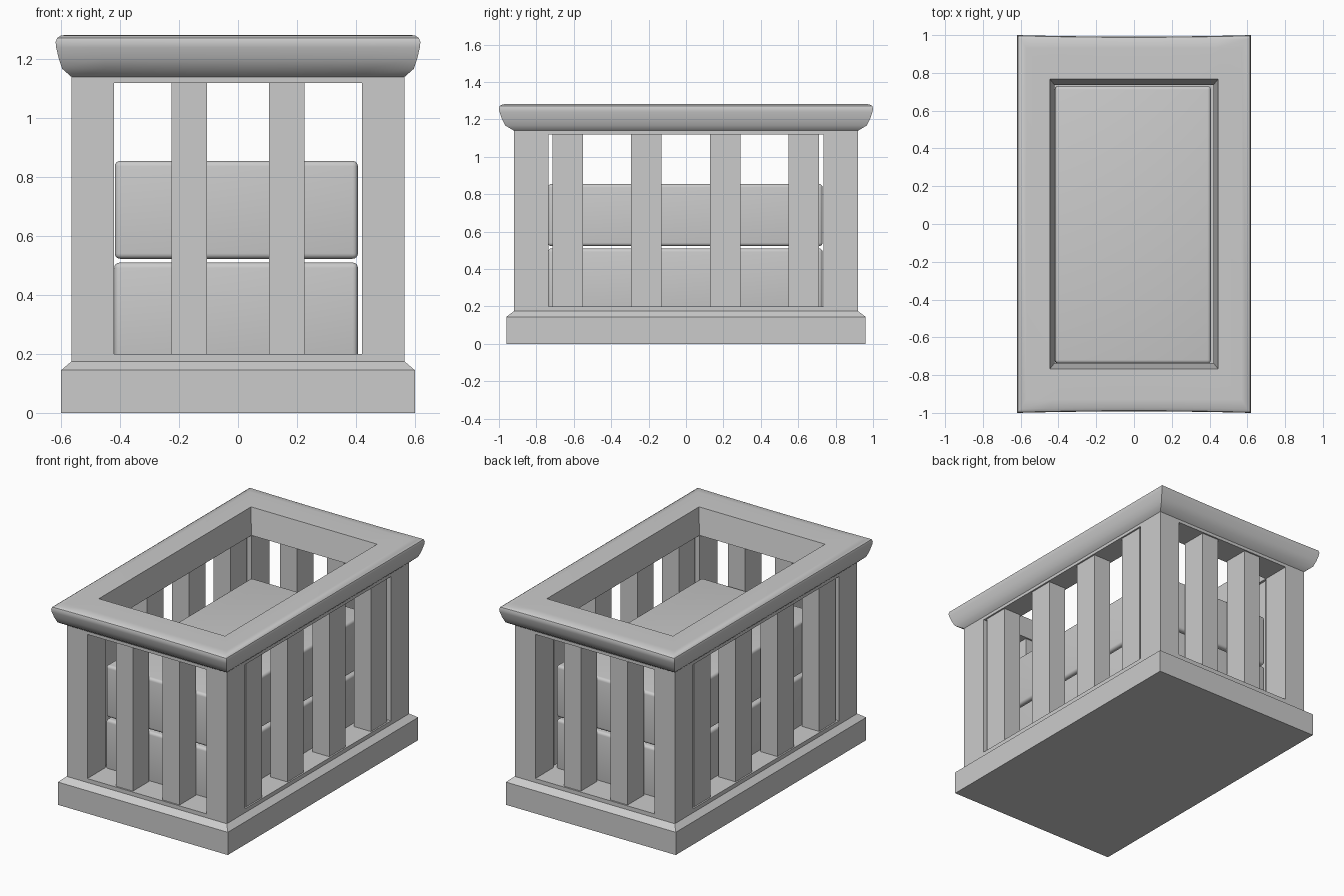
import bpy, bmesh, math

if "Cube" in bpy.data.objects:
    bpy.data.objects.remove(bpy.data.objects["Cube"])


def finish(bm, name, angle=35):
    bmesh.ops.recalc_face_normals(bm, faces=bm.faces)
    me = bpy.data.meshes.new(name)
    bm.to_mesh(me)
    bm.free()
    for p in me.polygons:
        p.use_smooth = True
    me.set_sharp_from_angle(angle=math.radians(angle))
    ob = bpy.data.objects.new(name, me)
    bpy.context.collection.objects.link(ob)
    return ob


def box(name, x0, x1, y0, y1, z0, z1, bevel=0):
    bm = bmesh.new()
    bmesh.ops.create_cube(bm, size=1)
    for v in bm.verts:
        v.co.x = x1 if v.co.x > 0 else x0
        v.co.y = y1 if v.co.y > 0 else y0
        v.co.z = z1 if v.co.z > 0 else z0
    if bevel:
        bmesh.ops.bevel(bm, geom=bm.edges[:], offset=bevel, segments=4,
                        profile=0.5, affect='EDGES')
    return finish(bm, name)


def ring_loft(name, profile, plan, closed, bow=0.0):
    """Sweep (half_x, half_y, z) profile points around a rectangular plan."""
    bm = bmesh.new()
    rings = []
    for hx, hy, z in profile:
        b = bow if hy > 0.95 else 0
        rings.append([bm.verts.new((u * hx, v * (hy - b * (1 - u * u)), z))
                      for u, v in plan])
    n, m = len(rings), len(plan)
    for i in range(n if closed else n - 1):
        a, c = rings[i], rings[(i + 1) % n]
        for j in range(m):
            k = (j + 1) % m
            bm.faces.new((a[j], a[k], c[k], c[j]))
    if not closed:
        bm.faces.new(rings[0])
        bm.faces.new(rings[-1])
    return finish(bm, name)


# Stepped plinth
corners = [(-1, -1), (1, -1), (1, 1), (-1, 1)]
ring_loft("base", [(.6, .96, 0), (.6, .96, .145), (.565, .92, .175),
                   (.565, .92, .2)], corners, False)

# Rounded top rail, short ends bowed slightly inward
us = [-1, -.75, -.5, -.25, 0, .25, .5, .75, 1]
plan = [(u, -1) for u in us] + [(u, 1) for u in reversed(us)]
ring_loft("top_rail", [
    (.42, .735, 1.12), (.565, .92, 1.12), (.565, .92, 1.14),
    (.597, .967, 1.168), (.609, .985, 1.205), (.617, .997, 1.24),
    (.619, 1.0, 1.258), (.614, .996, 1.272), (.600, .98, 1.281),
    (.57, .93, 1.283), (.445, .767, 1.283)], plan, True, 0.008)

# Corner posts
for sx in (-1, 1):
    for sy in (-1, 1):
        xs = sorted((sx * .42, sx * .565))
        ys = sorted((sy * .735, sy * .92))
        box("corner_post", *xs, *ys, .2, 1.12)

# Slats on the ends and along the sides
hw, hd = .06, .082
slats = [(x, s * .828) for s in (-1, 1) for x in (-.165, .165)]
slats += [(s * .495, y) for s in (-1, 1) for y in (-.632, -.212, .21, .63)]
for x, y in slats:
    box("slat", x - hw, x + hw, y - hd, y + hd, .2, 1.12)

# Two stacked soft blocks inside
box("lower_cushion", -.42, .407, -.738, .73, .18, .51, .018)
box("upper_cushion", -.418, .407, -.738, .73, .523, .855, .018)
